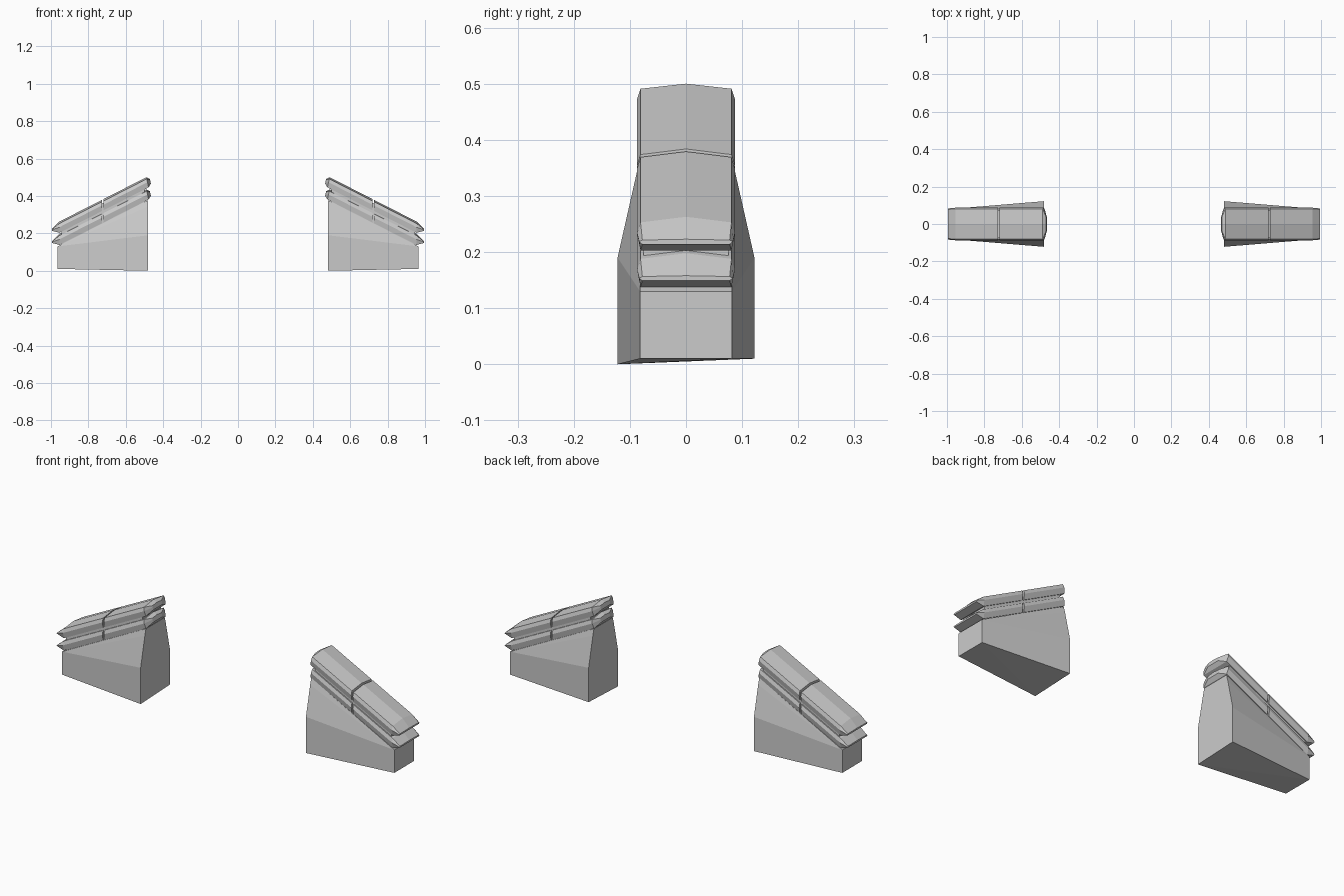
import bpy, bmesh

if "Cube" in bpy.data.objects:
    bpy.data.objects.remove(bpy.data.objects["Cube"])


def top_line(x):
    """Height of the sloping roof line at x."""
    return 0.50 - 0.51 * (x - 0.49)


def finish(name, bm):
    bmesh.ops.recalc_face_normals(bm, faces=bm.faces)
    mesh = bpy.data.meshes.new(name)
    bm.to_mesh(mesh)
    bm.free()
    ob = bpy.data.objects.new(name, mesh)
    bpy.context.collection.objects.link(ob)
    ob.modifiers.new("mirror", 'MIRROR').use_axis[0] = True
    return ob


def loft(name, rings):
    bm = bmesh.new()
    loops = [[bm.verts.new(p) for p in r] for r in rings]
    n = len(loops[0])
    for a, b in zip(loops, loops[1:]):
        for i in range(n):
            j = (i + 1) % n
            bm.faces.new((a[i], a[j], b[j], b[i]))
    bm.faces.new(loops[0])
    bm.faces.new(loops[-1][::-1])
    return finish(name, bm)


# slab cross-section: y, depth below the slab's top
SECTION = [(0, 0), (0.081, -0.01), (0.087, -0.03), (0.081, -0.06),
           (-0.081, -0.06), (-0.087, -0.03), (-0.081, -0.01)]


def ring(x, drop, wide=1.0, tall=1.0, pivot=-0.03, lean=0.0):
    """Section at x, scaled about pivot, leaning inward towards its bottom."""
    pts = []
    for y, d in SECTION:
        h = pivot + (d - pivot) * tall
        px = x + lean * h
        pts.append((px, y * wide, top_line(px) + h - drop))
    return pts


# two stacked armour slabs, each split in an inner and an outer half
for label, drop in (("upper", 0.0), ("lower", 0.065)):
    loft(label + "_inner_slab", [
        ring(0.475, drop, 0.45, 0.45, -0.035, 0.2),
        ring(0.490, drop, lean=0.2),
        ring(0.718, drop)])
    loft(label + "_outer_slab", [
        ring(0.727, drop),
        ring(0.955, drop),
        ring(0.995, drop, 0.96, 0.15, -0.023)])

# recessed core seen in the seams between the slabs
loft("slab_core", [[(x, y, top_line(x) - d) for y, d in
                    ((-0.076, 0.02), (0.076, 0.02), (0.076, 0.135), (-0.076, 0.135))]
                   for x in (0.50, 0.945)])

# wedge-shaped base, wide and tall at the inner end
bm = bmesh.new()
for s in (-1, 1):
    foot = 0.0 if s < 0 else 0.01
    for x, y, z in ((0.48, 0.122, foot), (0.48, 0.122, 0.19), (0.48, 0.087, 0.345),
                    (0.48, 0.078, 0.378), (0.965, 0.082, 0.01), (0.965, 0.082, 0.13)):
        bm.verts.new((x, s * y, z))
bmesh.ops.convex_hull(bm, input=bm.verts)
bmesh.ops.dissolve_limit(bm, angle_limit=0.01, verts=bm.verts, edges=bm.edges)
finish("wedge_base", bm)
